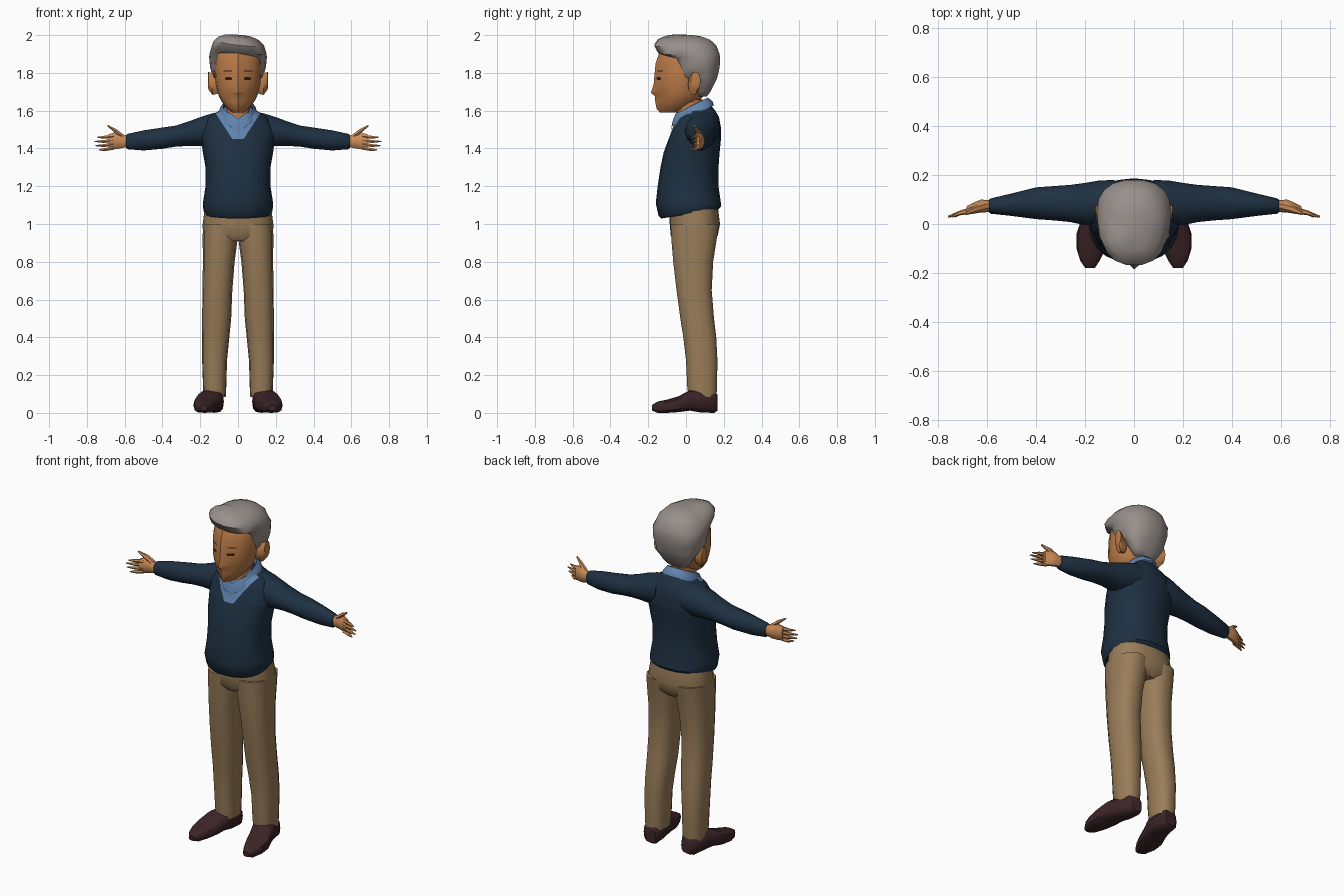
import bpy, bmesh, math
from mathutils import Vector
from mathutils.bvhtree import BVHTree


def material(name, r, g, b):
    m = bpy.data.materials.new(name)
    m.diffuse_color = (r, g, b, 1)
    return m


SKIN = material("skin", .50, .20, .065)
HAND = material("hand_skin", .60, .27, .10)
HAIR = material("grey_hair", .31, .275, .255)
NAVY = material("navy_wool", .013, .030, .054)
BLUE = material("shirt_blue", .12, .23, .43)
TAN = material("tan_cotton", .32, .205, .10)
BROWN = material("brown_leather", .045, .018, .020)
DARK = material("dark_brown", .02, .012, .01)


def finish(name, bm, mats, angle=40):
    bmesh.ops.recalc_face_normals(bm, faces=bm.faces)
    me = bpy.data.meshes.new(name)
    bm.to_mesh(me)
    ob = bpy.data.objects.new(name, me)
    bpy.context.collection.objects.link(ob)
    for m in mats:
        me.materials.append(m)
    bpy.ops.object.select_all(action='DESELECT')
    ob.select_set(True)
    bpy.context.view_layer.objects.active = ob
    bpy.ops.object.shade_smooth_by_angle(angle=math.radians(angle))
    return ob


def loft(rows, axis='z', n=16, p=.9, side=1, warp=None, caps=True):
    """Join rounded rings; each row is (position on axis, a0, a1, b0, b1)."""
    bm = bmesh.new()
    rings = []
    for t, a0, a1, b0, b1 in rows:
        ring = []
        for i in range(n):
            c, s = math.cos(2 * math.pi * i / n), math.sin(2 * math.pi * i / n)
            a = (a0 + a1) / 2 + (a1 - a0) / 2 * math.copysign(abs(c) ** p, c)
            b = (b0 + b1) / 2 + (b1 - b0) / 2 * math.copysign(abs(s) ** p, s)
            co = Vector({'x': (t, a, b), 'y': (a, t, b), 'z': (a, b, t)}[axis])
            if warp:
                co = warp(co)
            co.x *= side
            ring.append(bm.verts.new(co))
        rings.append(ring)
    for lo, hi in zip(rings, rings[1:]):
        for i in range(n):
            j = (i + 1) % n
            bm.faces.new((lo[i], lo[j], hi[j], hi[i]))
    if caps:
        bm.faces.new(rings[0])
        bm.faces.new(rings[-1])
    return bm


def sym(rows):
    """Rows (z, half width, y front, y back) made symmetric in x."""
    return [(z, -w, w, y0, y1) for z, w, y0, y1 in rows]


# Sweater body, hem tilted up at the back
def hem(co):
    if co.z < 1.07:
        co.z += .16 * co.y
    return co


bm = loft(sym([(1.05, .172, -.13, .172), (1.065, .183, -.145, .187), (1.11, .186, -.16, .185),
               (1.20, .172, -.15, .172), (1.30, .172, -.135, .172), (1.38, .186, -.118, .178),
               (1.45, .195, -.092, .185), (1.51, .192, -.07, .185), (1.565, .16, -.05, .175),
               (1.60, .10, -.025, .155), (1.63, .07, .02, .13)]), n=20, p=.88, warp=hem)
# Shirt showing in the neckline: cut the outline, then colour the inside
for co, no in (((0, 0, 1.45), (0, 0, 1)), ((.03, 0, 1.45), (1, 0, -.65)), ((-.03, 0, 1.45), (1, 0, .65))):
    bmesh.ops.bisect_plane(bm, geom=bm.verts[:] + bm.edges[:] + bm.faces[:], plane_co=co, plane_no=no)
for f in bm.faces:
    c = f.calc_center_median()
    if c.y < .02 and c.z > 1.45 and abs(c.x) < .03 + .65 * (c.z - 1.45):
        f.material_index = 1
finish("sweater_body", bm, [NAVY, BLUE])


# Collar, tilted forward with an open front notch
def tilt(co):
    co.z += .5 * (co.y - .03)
    if abs(co.x) < .01 and co.y < 0:
        co.z -= .03
    return co


finish("shirt_collar", loft(sym([(1.57, .107, -.082, .147), (1.595, .10, -.078, .14), (1.627, .08, -.062, .115),
                                 (1.58, .068, -.05, .1)]), warp=tilt, caps=False), [BLUE])
finish("neck", loft(sym([(1.52, .065, -.05, .09), (1.66, .065, -.05, .09)]), n=12), [SKIN])

# Trouser seat
finish("trouser_seat", loft(sym([(.91, .10, -.06, .14), (.94, .186, -.081, .168), (1.0, .187, -.086, .18),
                                 (1.08, .176, -.09, .17)]), n=20, p=.85), [TAN])


# Head with a ridge down the middle of the face and a pointed nose
def ridge(co):
    if abs(co.x) < .001 and co.y < -.05:
        co.y -= .033 if 1.68 < co.z < 1.72 else .013
    return co


bm = loft(sym([(1.59, .03, -.125, -.04), (1.61, .055, -.143, .02), (1.65, .088, -.15, .07),
               (1.675, .10, -.15, .09), (1.695, .108, -.153, .1), (1.74, .118, -.158, .11),
               (1.78, .122, -.155, .12), (1.85, .125, -.148, .13), (1.91, .115, -.128, .12),
               (1.95, .08, -.10, .08)]), p=1, warp=ridge)
bm.normal_update()
tree = BVHTree.FromBMesh(bm)
finish("head", bm, [SKIN], 30)


# Swept hair: short sides and nape, with an overhanging front
def sweep(co):
    if co.z > 1.87 and co.y < -.03:
        co.z += .05 * abs(co.x) - .12 * co.x
    return co


finish("hair", loft(sym([(1.675, .06, .055, .11), (1.70, .085, .045, .13), (1.76, .122, .015, .16),
                         (1.775, .132, -.06, .167), (1.83, .148, -.07, .18), (1.885, .153, -.085, .182),
                         (1.905, .15, -.148, .178), (1.945, .138, -.17, .163), (1.975, .108, -.15, .13),
                         (1.992, .07, -.11, .085), (2.0, .03, -.05, .04)]), n=18, p=.85, warp=sweep),
       [HAIR], 50)


# Thin face plates laid on the head surface
def face_plate(name, x, z, w, h):
    bm = bmesh.new()
    vs = []
    for dx, dz in ((-1, -.7), (0, -1), (1, -.7), (1, .7), (0, 1), (-1, .7)):
        px, pz = x + dx * w / 2, z + dz * h / 2
        hit = tree.ray_cast(Vector((px, -1, pz)), Vector((0, 1, 0)))[0]
        vs.append(bm.verts.new((px, hit.y - .003, pz)))
    bm.faces.new(vs)
    bm.normal_update()
    for f in bm.faces:
        if f.normal.y > 0:
            f.normal_flip()
    me = bpy.data.meshes.new(name)
    bm.to_mesh(me)
    me.materials.append(DARK)
    bpy.context.collection.objects.link(bpy.data.objects.new(name, me))


for s, tag in ((1, "left"), (-1, "right")):
    face_plate("eye_" + tag, s * .05, 1.77, .036, .017)
    face_plate("brow_" + tag, s * .055, 1.81, .045, .006)

    # Ear
    finish("ear_" + tag, loft([(.10, .015, .06, 1.69, 1.78), (.135, .01, .07, 1.68, 1.80),
                               (.157, .025, .078, 1.71, 1.808), (.16, .04, .07, 1.74, 1.795)],
                              'x', 10, 1, s), [SKIN])
    # Sleeve
    finish("sleeve_" + tag, loft([(.08, .01, .18, 1.43, 1.598), (.14, -.005, .178, 1.41, 1.587),
                                  (.20, -.005, .168, 1.41, 1.568), (.26, .008, .16, 1.412, 1.545),
                                  (.33, .015, .155, 1.408, 1.522), (.40, .02, .15, 1.397, 1.512),
                                  (.50, .033, .125, 1.388, 1.497), (.585, .042, .105, 1.395, 1.478),
                                  (.593, .047, .1, 1.402, 1.47)], 'x', 14, 1, s), [NAVY])
    # Hand: palm, four fingers and a raised thumb
    finish("palm_" + tag, loft([(.57, .05, .095, 1.41, 1.462), (.625, .047, .1, 1.398, 1.482),
                                (.655, .042, .088, 1.393, 1.487), (.685, .04, .072, 1.393, 1.477)],
                               'x', 10, 1, s), [HAND])
    for i, tip in enumerate((.735, .755, .76, .745)):
        z0, z1 = 1.402 + .021 * i, 1.393 + .022 * i
        finish(f"finger_{i + 1}_{tag}",
               loft([(.66, .042, .07, z0 - .01, z0 + .01), (.71, .036, .056, z1 - .009, z1 + .009),
                     (tip, .026, .034, z1 - .003, z1 + .003)], 'x', 6, 1, s), [HAND])
    finish("thumb_" + tag, loft([(.605, .055, .09, 1.445, 1.475), (.645, .045, .078, 1.475, 1.505),
                                 (.69, .036, .05, 1.515, 1.525)], 'x', 6, 1, s), [HAND])
    # Trouser leg
    finish("trouser_leg_" + tag, loft([(.085, .065, .183, .012, .163), (.14, .062, .185, .005, .166),
                                       (.28, .058, .19, -.002, .168), (.40, .046, .19, -.016, .162),
                                       (.50, .036, .19, -.032, .15), (.65, .03, .188, -.052, .138),
                                       (.80, .018, .186, -.07, .146), (.92, .002, .187, -.08, .165),
                                       (1.0, -.005, .186, -.085, .178)], 'z', 14, .82, s), [TAN])
    # Shoe, toe turned outward
    finish("shoe_" + tag, loft([(.167, .085, .155, .012, .095), (.15, .075, .175, 0, .115),
                                (.08, .075, .19, .002, .125), (.02, .078, .215, .012, .12),
                                (-.04, .095, .235, .004, .088), (-.10, .115, .235, 0, .07),
                                (-.15, .14, .22, 0, .06), (-.18, .16, .2, .012, .042)],
                               'y', 12, .7, s), [BROWN])
